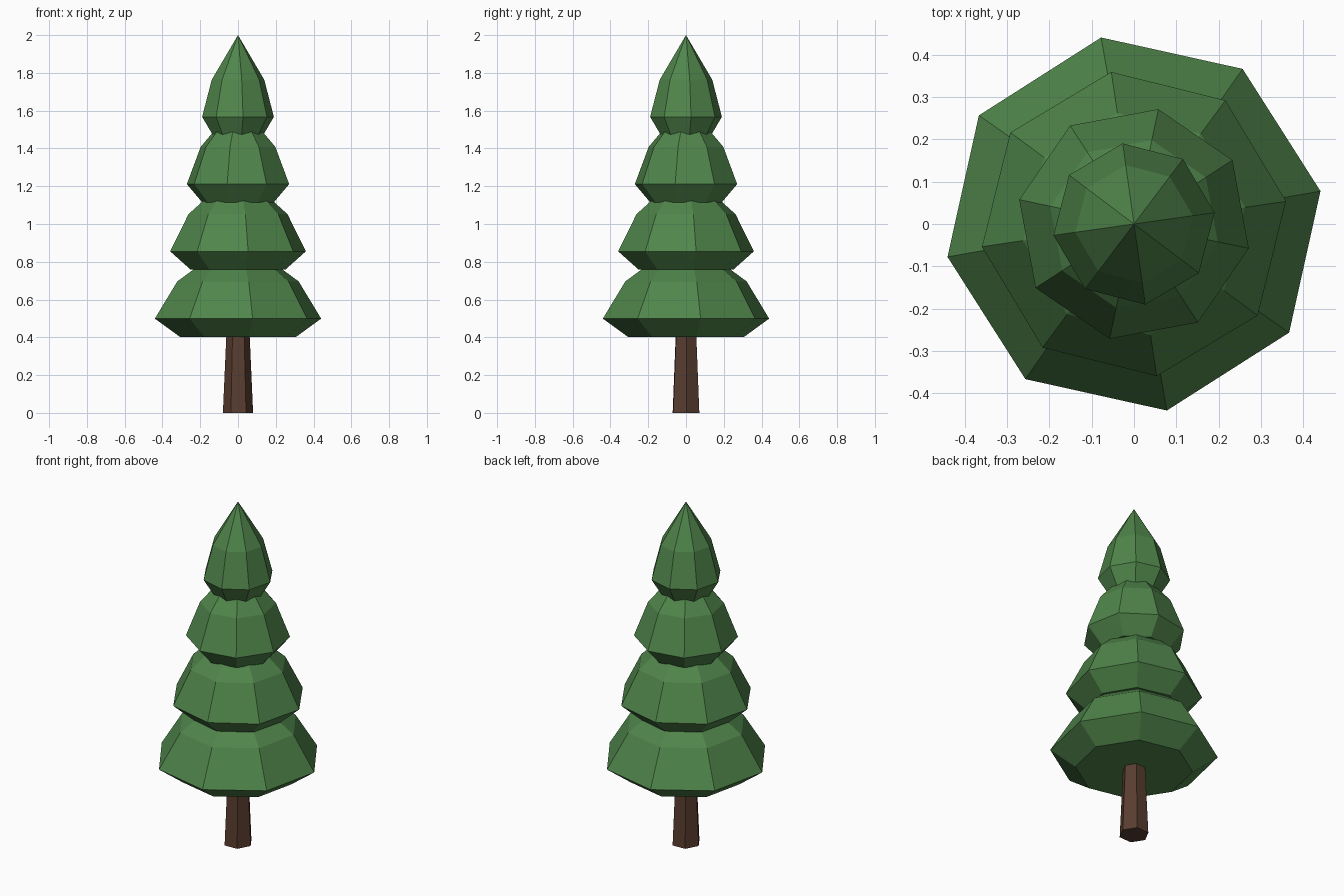
import bpy, bmesh, math

if "Cube" in bpy.data.objects:
    bpy.data.objects.remove(bpy.data.objects["Cube"])


def material(name, colour):
    m = bpy.data.materials.new(name)
    m.diffuse_color = (*colour, 1)
    m.use_nodes = True
    m.node_tree.nodes["Principled BSDF"].inputs["Base Color"].default_value = m.diffuse_color
    return m


def lathe(name, rings, sides, turn, mat):
    """Faceted solid from (radius, height) rings; radius 0 closes to a point."""
    bm = bmesh.new()
    loops = []
    for r, z in rings:
        n = sides if r > 0 else 1
        loops.append([bm.verts.new((r * math.cos(turn + math.tau * i / n),
                                    r * math.sin(turn + math.tau * i / n), z))
                      for i in range(n)])
    for a, b in zip(loops, loops[1:]):
        for i in range(sides):
            j = (i + 1) % sides
            bm.faces.new((a[i], a[j], b[0]) if len(b) == 1 else (a[i], a[j], b[j], b[i]))
    bm.faces.new(loops[0][::-1])
    if len(loops[-1]) > 1:
        bm.faces.new(loops[-1])
    me = bpy.data.meshes.new(name)
    bm.to_mesh(me)
    bm.free()
    me.materials.append(mat)
    ob = bpy.data.objects.new(name, me)
    bpy.context.collection.objects.link(ob)
    return ob


green = material("pine green", (0.08, 0.235, 0.07))
brown = material("bark brown", (0.10, 0.047, 0.029))

# Tapered six-sided trunk
lathe("trunk", [(0.08, 0), (0.06, 0.45)], 6, math.radians(2), brown)

# Four octagonal foliage tiers: undercut base, wide rim, shoulder, point
tiers = [(0.447, 10), (0.363, 8.5), (0.277, 33), (0.192, 8)]
for k, (r, turn) in enumerate(tiers):
    z = 0.403 + 0.356 * k
    lathe(f"foliage_tier_{k + 1}",
          [(0.70 * r, z), (r, z + 0.096), (0.73 * r, z + 0.293), (0, z + 0.529)],
          8, math.radians(turn), green)
